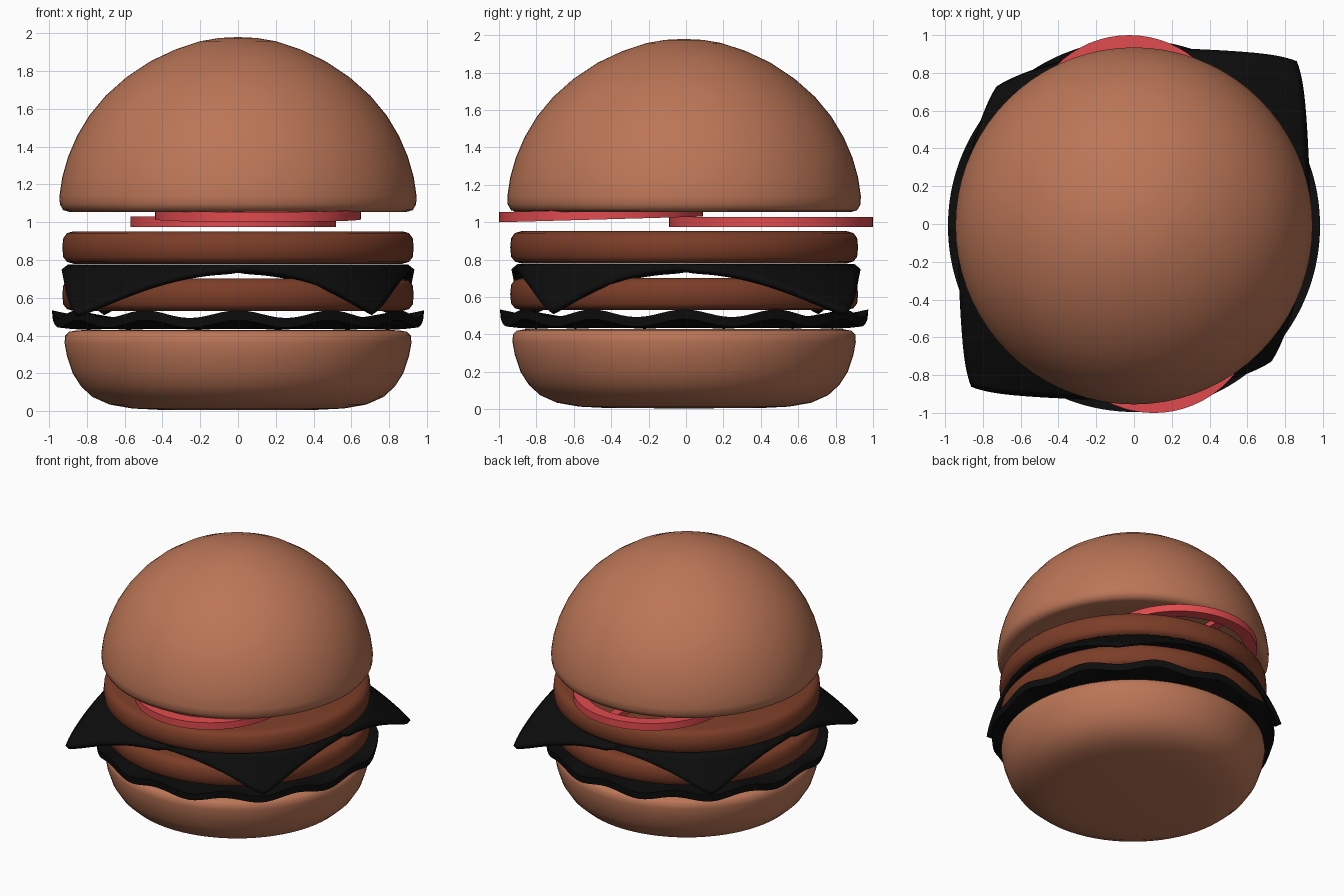
import bpy, bmesh, math
from mathutils import Matrix

if "Cube" in bpy.data.objects:
    bpy.data.objects.remove(bpy.data.objects["Cube"])

def material(name, rgb):
    m = bpy.data.materials.new(name)
    m.diffuse_color = (*rgb, 1)
    m.use_nodes = True
    m.node_tree.nodes["Principled BSDF"].inputs["Base Color"].default_value = m.diffuse_color
    return m

BUN = material("toasted bun", (0.50, 0.18, 0.095))
MEAT = material("brown patty", (0.20, 0.047, 0.021))
DARK = material("near black", (0.004, 0.004, 0.004))
RED = material("tomato red", (0.76, 0.07, 0.078))

def finish(bm, name, mat, angle=50):
    bmesh.ops.recalc_face_normals(bm, faces=bm.faces)
    me = bpy.data.meshes.new(name)
    bm.to_mesh(me)
    bm.free()
    me.materials.append(mat)
    me.shade_smooth()
    me.set_sharp_from_angle(angle=math.radians(angle))
    ob = bpy.data.objects.new(name, me)
    bpy.context.collection.objects.link(ob)
    return ob

def lathe(bm, profile, n=72, closed=False, wave=None):
    """Spin (radius, z) points round z; wave(r, angle) adds to z."""
    rings = []
    for r, z in profile:
        ring = []
        for i in range(n if r > 0 else 1):
            a = 2 * math.pi * i / n
            dz = wave(r, a) if wave else 0
            ring.append(bm.verts.new((r * math.cos(a), r * math.sin(a), z + dz)))
        rings.append(ring)
    pairs = list(zip(rings, rings[1:])) + ([(rings[-1], rings[0])] if closed else [])
    for p, q in pairs:
        for i in range(n):
            j = (i + 1) % n
            vs = [p[i % len(p)], p[j % len(p)], q[j % len(q)], q[i % len(q)]]
            bm.faces.new(list(dict.fromkeys(vs)))

def turned(name, mat, profile, wave=None, n=72):
    bm = bmesh.new()
    lathe(bm, profile, n, wave=wave)
    ob = finish(bm, name, mat)
    ob.location.y = -0.01
    return ob

# buns
turned("bottom_bun", BUN, [
    (0, 0.005), (0.4, 0.006), (0.56, 0.014), (0.68, 0.035), (0.77, 0.075), (0.83, 0.13),
    (0.875, 0.2), (0.905, 0.29), (0.918, 0.36), (0.915, 0.4), (0.895, 0.42),
    (0.85, 0.428), (0.5, 0.43), (0, 0.43)])
turned("top_bun", BUN, [
    (0, 1.065), (0.5, 1.063), (0.8, 1.057), (0.89, 1.054), (0.925, 1.064), (0.943, 1.095),
    (0.945, 1.14), (0.93, 1.24), (0.9, 1.345), (0.853, 1.455), (0.787, 1.565), (0.7, 1.67),
    (0.59, 1.768), (0.46, 1.854), (0.33, 1.915), (0.2, 1.958), (0.1, 1.975), (0, 1.98)])

# patties
for name, z in (("lower_patty", 0.53), ("upper_patty", 0.78)):
    turned(name, MEAT, [
        (0, z), (0.87, z), (0.905, z + 0.01), (0.925, z + 0.035), (0.93, z + 0.085),
        (0.925, z + 0.135), (0.905, z + 0.162), (0.87, z + 0.172), (0, z + 0.172)])

# wavy lettuce leaf
def ripple(r, a):
    t = max(0, (r - 0.72) / 0.26)
    return t * (0.018 + 0.02 * math.cos(12 * a))
turned("lettuce", DARK, [
    (0, 0.435), (0.72, 0.435), (0.82, 0.431), (0.91, 0.436), (0.98, 0.444),
    (0.985, 0.495), (0.91, 0.49), (0.82, 0.488), (0.72, 0.49), (0, 0.49)],
    wave=ripple, n=144)

# draped cheese slice: two opposite corners flare, the other two hang close
bm = bmesh.new()
bmesh.ops.create_grid(bm, x_segments=48, y_segments=48, size=1)
R, HALF = 0.9, 0.94
for v in bm.verts:
    u, w = v.co.x, v.co.y
    x, y = HALF * u * (1 - 0.04 * w ** 8), HALF * w * (1 - 0.04 * u ** 8)
    r, z = math.hypot(x, y), 0.777
    if r > R:
        t = (r - R) / (1.277 - R)
        out = 0.32 if x * y > 0 else 0.13
        k = (R + t * out) / r
        x, y, z = x * k, y * k, z - 0.255 * t
    v.co = (x, y, z)
cheese = finish(bm, "cheese_slice", DARK)
mod = cheese.modifiers.new("thickness", 'SOLIDIFY')
mod.thickness = 0.032
mod.offset = -1

# tomato slices: rim, hub and spokes
def tomato(name, loc, tilt):
    bm = bmesh.new()
    h = 0.027
    lathe(bm, [(0.46, -h), (0.545, -h), (0.545, h), (0.46, h)], 64, closed=True)
    lathe(bm, [(0, -h * 0.8), (0.14, -h * 0.8), (0.14, h * 0.8), (0, h * 0.8)], 24)
    for i in range(5):
        m = (Matrix.Rotation(2 * math.pi * i / 5 + 0.3, 4, 'Z')
             @ Matrix.Translation((0.3, 0, 0))
             @ Matrix.Diagonal((0.36, 0.07, h * 1.5, 1)))
        bmesh.ops.create_cube(bm, size=1, matrix=m)
    ob = finish(bm, name, RED, 40)
    ob.location = loc
    ob.rotation_euler.x = tilt

tomato("back_tomato", (-0.025, 0.455, 1.002), 0)
tomato("front_tomato", (0.105, -0.455, 1.042), math.radians(1.6))
